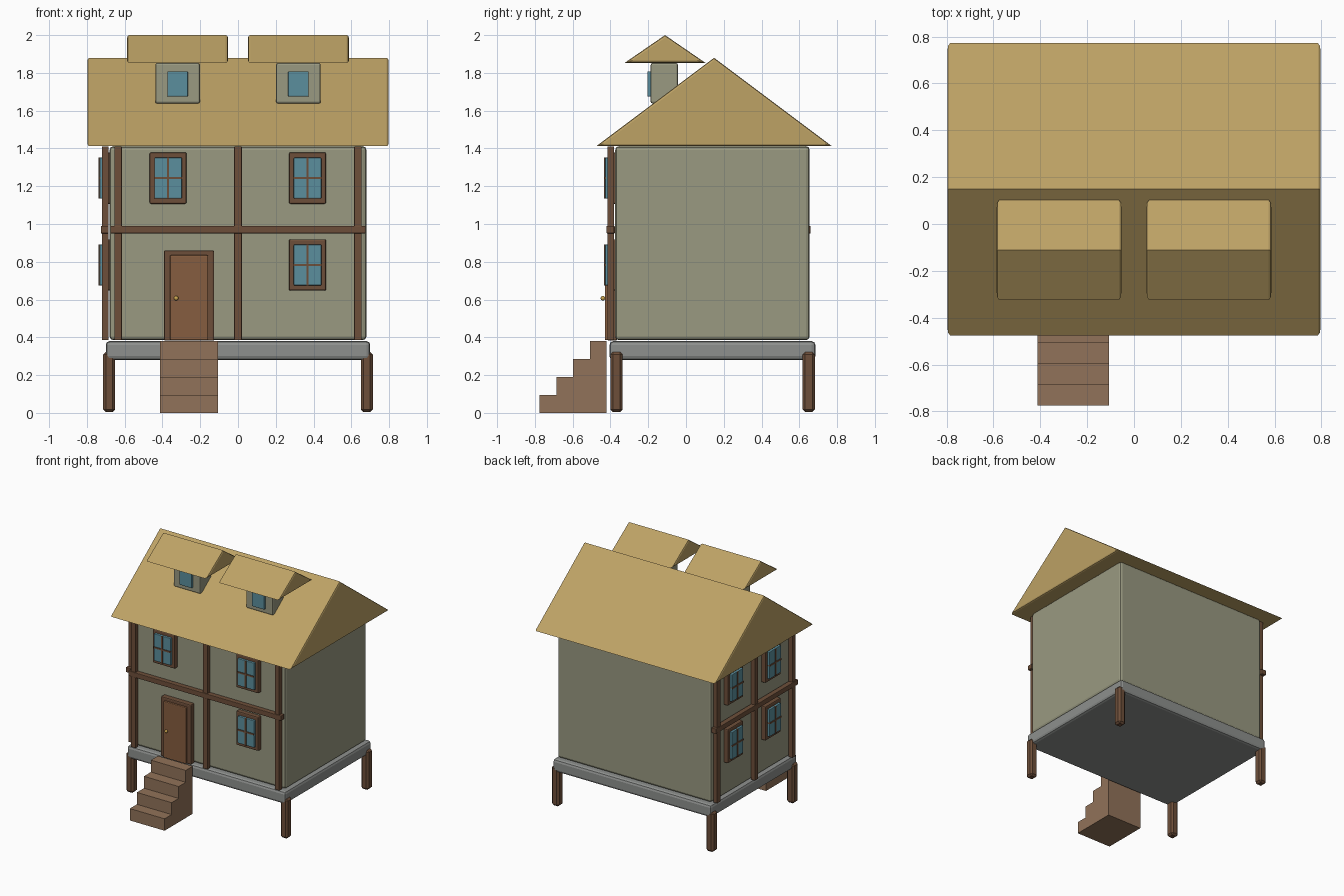
import bpy, bmesh
from mathutils import Vector

if "Cube" in bpy.data.objects:
    bpy.data.objects.remove(bpy.data.objects["Cube"])


def mat(name, r, g, b):
    m = bpy.data.materials.new(name)
    m.diffuse_color = (r, g, b, 1)
    m.use_nodes = True
    m.node_tree.nodes["Principled BSDF"].inputs["Base Color"].default_value = m.diffuse_color
    return m


WALL = mat("wall_plaster", 0.32, 0.32, 0.22)
STONE = mat("base_stone", 0.27, 0.28, 0.27)
WOOD = mat("dark_wood", 0.155, 0.078, 0.042)
DOOR = mat("door_wood", 0.24, 0.11, 0.05)
STEP = mat("step_wood", 0.285, 0.17, 0.10)
GLASS = mat("window_glass", 0.105, 0.275, 0.34)
THATCH = mat("roof_thatch", 0.51, 0.36, 0.13)
BRASS = mat("brass", 0.60, 0.38, 0.08)


def finish(name, bm, material):
    bmesh.ops.recalc_face_normals(bm, faces=bm.faces[:])
    me = bpy.data.meshes.new(name)
    bm.to_mesh(me)
    bm.free()
    me.materials.append(material)
    ob = bpy.data.objects.new(name, me)
    bpy.context.collection.objects.link(ob)
    return ob


def box(name, x, y, z, material, bevel=0.0, segments=2):
    """Box from (min, max) ranges with optionally softened edges."""
    bm = bmesh.new()
    bmesh.ops.create_cube(bm, size=1)
    for v in bm.verts:
        v.co = Vector([sum(r) / 2 + c * (r[1] - r[0]) for c, r in zip(v.co, (x, y, z))])
    if bevel:
        bmesh.ops.bevel(bm, geom=bm.edges[:], offset=bevel, segments=segments,
                        profile=0.5, affect='EDGES')
    return finish(name, bm, material)


def gable(name, x, y, z, bevel):
    """Solid triangular roof, ridge along x, with softened gable ends."""
    bm = bmesh.new()
    prof = [(y[0], z[0]), (y[1], z[0]), (sum(y) / 2, z[1])]
    face = bm.faces.new([bm.verts.new((x[0], a, b)) for a, b in prof])
    ext = bmesh.ops.extrude_face_region(bm, geom=[face], use_keep_orig=True)
    for v in ext["geom"]:
        if isinstance(v, bmesh.types.BMVert):
            v.co.x = x[1]
    bmesh.ops.recalc_face_normals(bm, faces=bm.faces[:])
    ends = [e for e in bm.edges if abs(e.verts[0].co.x - e.verts[1].co.x) < 1e-4]
    bmesh.ops.bevel(bm, geom=ends, offset=bevel, segments=2, profile=0.5, affect='EDGES')
    return finish(name, bm, THATCH)


FRONT, LEFT = -0.375, -0.68


def wall_box(name, side, u, out, z, material, bevel=0.0):
    """Box on a wall: u runs along the wall, out is the distance from it."""
    if side == "front":
        return box(name, u, (FRONT - out[1], FRONT - out[0]), z, material, bevel)
    return box(name, (LEFT - out[1], LEFT - out[0]), u, z, material, bevel)


def window(side, c, z):
    n = side + "_window_"
    wall_box(n + "frame", side, (c - 0.098, c + 0.098), (-0.01, 0.035), (z - 0.136, z + 0.136), WOOD, 0.008)
    wall_box(n + "glass", side, (c - 0.073, c + 0.073), (0.02, 0.053), (z - 0.108, z + 0.108), GLASS, 0.004)
    wall_box(n + "upright_bar", side, (c - 0.006, c + 0.006), (0.03, 0.058), (z - 0.108, z + 0.108), WOOD)
    wall_box(n + "cross_bar", side, (c - 0.073, c + 0.073), (0.03, 0.058), (z - 0.006, z + 0.006), WOOD)


# body, base and legs
box("house_body", (-0.68, 0.68), (-0.375, 0.655), (0.385, 1.412), WALL, 0.02)
box("base_slab", (-0.70, 0.70), (-0.405, 0.685), (0.28, 0.38), STONE, 0.02)
for sx in (-1, 1):
    for y in (-0.368, 0.65):
        x = sx * 0.682
        box("leg", (x - 0.032, x + 0.032), (y - 0.033, y + 0.033), (0.005, 0.322), WOOD, 0.014, 1)

# timber frame on the front and left walls
for side, posts, rail in (("front", (-0.635, 0, 0.635), (-0.675, 0.675)),
                          ("left", (-0.335, 0.14, 0.615), (-0.38, 0.66))):
    for c in posts:
        wall_box(side + "_post", side, (c - 0.02, c + 0.02), (0.005, 0.041), (0.385, 1.41), WOOD, 0.003)
    wall_box(side + "_rail", side, rail, (0.005, 0.046), (0.95, 0.99), WOOD, 0.004)

# windows
for side, c, z in (("front", -0.37, 1.243), ("front", 0.368, 1.243), ("front", 0.368, 0.783),
                   ("left", -0.08, 1.243), ("left", 0.395, 1.243),
                   ("left", -0.08, 0.783), ("left", 0.395, 0.783)):
    window(side, c, z)

# door
wall_box("door_frame", "front", (-0.392, -0.126), (-0.01, 0.04), (0.382, 0.86), WOOD, 0.008)
wall_box("door", "front", (-0.36, -0.158), (0.0, 0.055), (0.385, 0.835), DOOR, 0.006)
bm = bmesh.new()
bmesh.ops.create_uvsphere(bm, u_segments=12, v_segments=8, radius=0.012)
bmesh.ops.translate(bm, verts=bm.verts[:], vec=(-0.327, -0.44, 0.607))
for f in bm.faces:
    f.smooth = True
finish("door_knob", bm, BRASS)

# steps
for i in range(4):
    y = -0.775 + i * 0.0888
    box("step", (-0.413, -0.106), (y, y + 0.0888), (0, 0.095 * (i + 1)), STEP)

# main roof and dormers
gable("main_roof", (-0.797, 0.797), (-0.475, 0.772), (1.412, 1.88), 0.012)
for s in (-1, 1):
    x = s * 0.32
    box("dormer_body", (x - 0.118, x + 0.118), (-0.187, -0.043), (1.638, 1.852), WALL, 0.01)
    box("dormer_window", (x - 0.054, x + 0.054), (-0.205, -0.18), (1.675, 1.808), GLASS, 0.004)
    gable("dormer_roof", (x - 0.267, x + 0.267), (-0.325, 0.103), (1.853, 2.0), 0.012)
